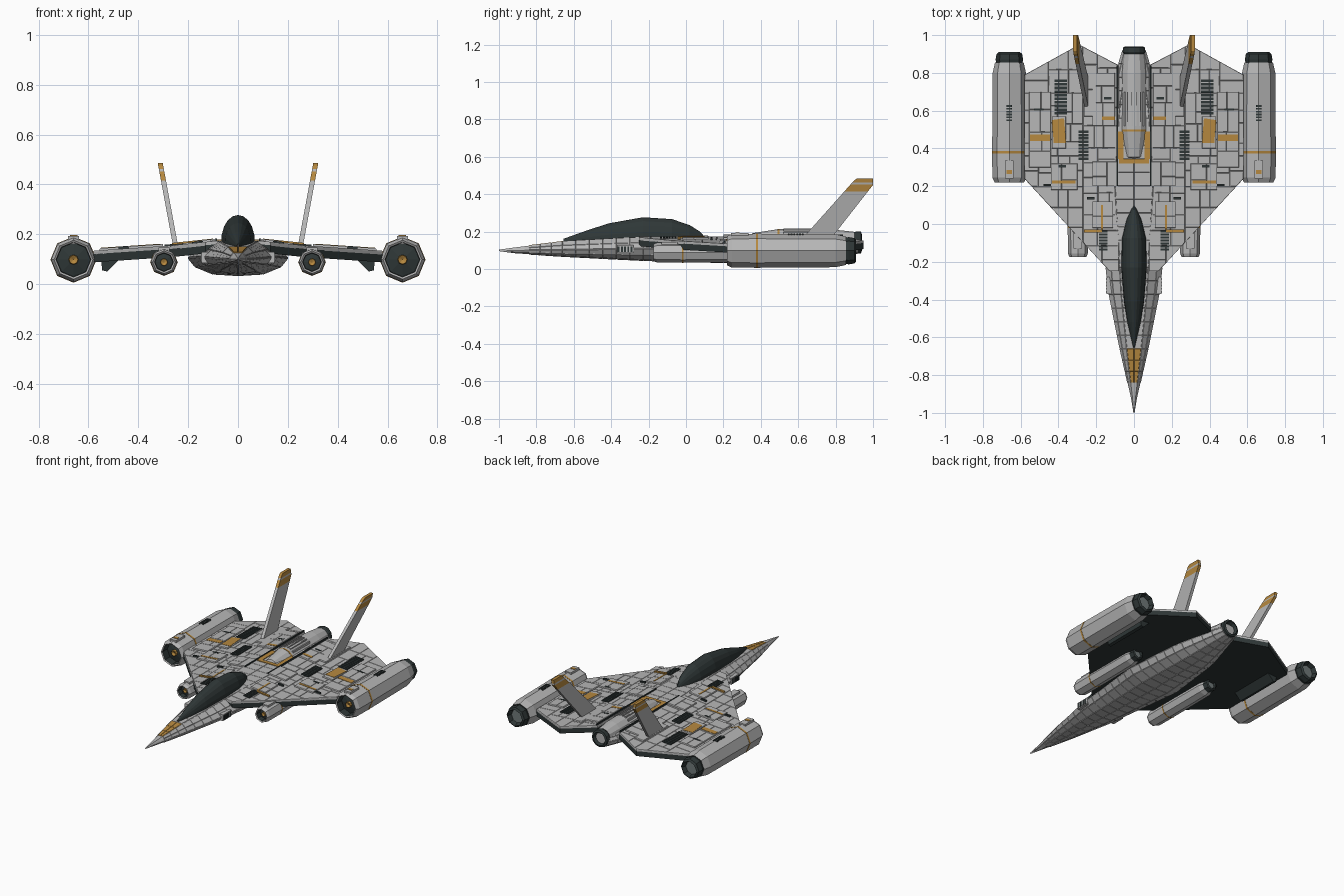
import bpy, bmesh, math, random
from mathutils import Vector

if "Cube" in bpy.data.objects:
    bpy.data.objects.remove(bpy.data.objects["Cube"])

random.seed(4)
MATS = []
for name, col in (("hull_grey", (0.47, 0.47, 0.47)), ("dark_slate", (0.028, 0.038, 0.038)),
                  ("ochre", (0.47, 0.25, 0.05)), ("nozzle_grey", (0.16, 0.19, 0.19))):
    m = bpy.data.materials.new(name)
    m.diffuse_color = (*col, 1)
    m.use_nodes = True
    m.node_tree.nodes["Principled BSDF"].inputs["Base Color"].default_value = m.diffuse_color
    MATS.append(m)
GREY, DARK, OCHRE, STEEL = range(4)


def finish(name, bm, mirror=False):
    me = bpy.data.meshes.new(name)
    bm.to_mesh(me)
    bm.free()
    for m in MATS:
        me.materials.append(m)
    ob = bpy.data.objects.new(name, me)
    bpy.context.collection.objects.link(ob)
    if mirror:
        mod = ob.modifiers.new("mirror", 'MIRROR')
        mod.use_mirror_merge = False
    return ob


def lerp_table(table, t):
    for a, b in zip(table, table[1:]):
        if t <= b[0]:
            f = (t - a[0]) / (b[0] - a[0])
            return [p + (q - p) * f for p, q in zip(a, b)][1:]
    return list(table[-1][1:])


def loft(rings, closed=True):
    bm = bmesh.new()
    vs = [[bm.verts.new(p) for p in r] for r in rings]
    n = len(vs[0])
    for a, b in zip(vs, vs[1:]):
        for i in range(n if closed else n - 1):
            j = (i + 1) % n
            bm.faces.new((a[i], a[j], b[j], b[i]))
    if closed:
        bm.faces.new(vs[0])
        bm.faces.new(vs[-1])
    bmesh.ops.recalc_face_normals(bm, faces=bm.faces[:])
    return bm


def panel(bm, faces, gap=0.0025, rise=0.0035):
    bmesh.ops.inset_individual(bm, faces=faces, thickness=gap, depth=rise)


def lathe(name, x, z, profile, mats, sides, mirror=True):
    """Turn (y, radius) pairs round the y axis; one material per segment."""
    ang = [2 * math.pi * i / sides for i in range(sides)]
    bm = loft([[(x + r * math.cos(a), y, z + r * math.sin(a)) for a in ang] for y, r in profile])
    bm.faces.ensure_lookup_table()
    for i, f in enumerate(bm.faces):
        f.material_index = mats[min(i // sides, len(mats) - 1)]
    return finish(name, bm, mirror)


def boxes(name, items, mat, mirror=True):
    bm = bmesh.new()
    for x0, x1, y0, y1, z0, z1 in items:
        r = bmesh.ops.create_cube(bm, size=1)
        for v in r["verts"]:
            v.co = Vector(((x0 + x1) / 2 + v.co.x * (x1 - x0), (y0 + y1) / 2 + v.co.y * (y1 - y0),
                           (z0 + z1) / 2 + v.co.z * (z1 - z0)))
    for f in bm.faces:
        f.material_index = mat
    return finish(name, bm, mirror)


def deck_z(x):
    return lerp_table([(0, .174), (.09, .172), (.27, .153), (.6, .131)], x)[0]


def cut(bm, faces, co, no):
    geom = set(faces)
    for f in faces:
        geom.update(f.edges)
        geom.update(f.verts)
    bmesh.ops.bisect_plane(bm, geom=list(geom), plane_co=co, plane_no=no)


def slabs(name, plans, lo, hi, mat, panel_area=0):
    """Extrude plan outlines between two offsets from the wing surface."""
    bm = bmesh.new()
    for plan in plans:
        bm.faces.new([bm.verts.new((x, y, 0)) for x, y in plan])
    cut(bm, bm.faces[:], (.27, 0, 0), (1, 0, 0))
    while panel_area:      # irregular panel split
        big = [f for f in bm.faces if f.calc_area() > panel_area]
        if not big:
            break
        f = big[0]
        xs, ys = [v.co.x for v in f.verts], [v.co.y for v in f.verts]
        t = random.uniform(.38, .62)
        if max(xs) - min(xs) > (max(ys) - min(ys)) * .8:
            cut(bm, [f], (min(xs) + t * (max(xs) - min(xs)), 0, 0), (1, 0, 0))
        else:
            cut(bm, [f], (0, min(ys) + t * (max(ys) - min(ys)), 0), (0, 1, 0))
    base = bm.verts[:]
    ext = bmesh.ops.extrude_face_region(bm, geom=bm.faces[:], use_keep_orig=True)["geom"]
    for v in base:
        v.co.z = deck_z(v.co.x) + lo
    for v in ext:
        if isinstance(v, bmesh.types.BMVert):
            v.co.z = deck_z(v.co.x) + hi
    bmesh.ops.recalc_face_normals(bm, faces=bm.faces[:])
    if panel_area:
        panel(bm, [f for f in ext if isinstance(f, bmesh.types.BMFace)])
    for f in bm.faces:
        f.material_index = mat
    return finish(name, bm, True)


def rect(x0, x1, y0, y1):
    return [(x0, y0), (x1, y0), (x1, y1), (x0, y1)]


# Fuselage: table of y, half width, bottom, middle and top heights
HULL = [(-1, .003, .096, .1, .104), (-.92, .016, .085, .1, .115), (-.66, .075, .068, .103, .147),
        (-.35, .137, .052, .108, .164), (-.2, .152, .045, .11, .17), (.2, .2, .035, .105, .172),
        (.6, .155, .045, .115, .172), (.92, .06, .085, .13, .165)]
ys = [-1, -.96, -.92, -.88, -.84, -.78, -.72, -.66] + [-.66 + 1.58 * i / 22 for i in range(1, 23)]
rings = []
for y in ys:
    w, zb, zm, zt = lerp_table(HULL, y)
    half = [(.5 * w, zt), (.8 * w, (zt + zm) / 2), (w, zm), (.86 * w, .5 * zm + .5 * zb), (.5 * w, zb + .006)]
    ring = [(0, zt)] + half + [(0, zb)] + [(-x, z) for x, z in reversed(half)]
    rings.append([(x, y, z) for x, z in ring])
bm = loft(rings)
for f in bm.faces:
    c = f.calc_center_median()
    if -.84 < c.y < -.66 and f.normal.z > .9 and c.z > .11:
        f.material_index = OCHRE
panel(bm, [f for f in bm.faces if -.84 < f.calc_center_median().y < .9], .002, .003)
finish("fuselage", bm)

# Canopy: y, half width, top height
CAN = [(-.655, .004, .162), (-.52, .036, .21), (-.41, .054, .245), (-.23, .069, .277),
       (-.075, .065, .267), (.02, .042, .235), (.075, .018, .2), (.1, .003, .172)]
bm = loft([[(w * math.cos(math.pi * i / 10), y, .145 + (h - .145) * math.sin(math.pi * i / 10) ** .8)
            for i in range(11)] for y, w, h in CAN], closed=False)
for f in bm.faces:
    f.material_index = DARK
finish("canopy", bm)

# Wings: dark slab below, panelled grey deck above
PLAN = [(.08, -.25), (.13, -.25), (.58, .24), (.58, .79), (.29, .95), (.08, .84)]
slabs("wing_underside", [PLAN], -.045, -.012, DARK)
slabs("wing_deck", [PLAN], -.014, -.002, GREY, .011)
slabs("raised_panels", [rect(.44, .555, .3, .7), rect(.36, .435, .4, .57), rect(.3, .44, .18, .32),
                        rect(.09, .22, .2, .33), rect(.1, .22, .52, .8), rect(.2, .265, .57, .84),
                        rect(.11, .22, -.02, .12)], -.004, .006, GREY, .01)
slabs("ochre_markings", [rect(.445, .55, .44, .475), [(.36, .43), (.425, .43), (.435, .55), (.37, .56)],
                         rect(.31, .435, .215, .23), rect(.1, .17, .55, .57), rect(.17, .265, -.045, -.03),
                         rect(.165, .175, -.03, .1)], .004, .0115, OCHRE)

# Vents and small slots on the deck
slats = []
for x0, x1, y0, y1, n in ((.355, .42, .58, .77, 10), (.24, .295, .34, .5, 9), (.14, .185, -.14, -.03, 7)):
    step = (y1 - y0) / n
    slats += [rect(x0, x1, y0 + i * step, y0 + (i + .72) * step) for i in range(n)]
slabs("deck_vents", slats, -.004, .007, DARK)
slabs("deck_slots", [rect(.48, .53, .6, .612), rect(.36, .4, .3, .312), rect(.21, .25, .13, .142),
                     rect(.12, .16, .66, .672), rect(.44, .48, .2, .212), rect(.085, .092, .2, .84)],
      0, .0115, DARK)

# Drooped fins under the wings
bm = loft([[(.47, y, .105), (.55, y, .105), (.545, y, .055), (.525, y, .05)] for y in (.4, .72)])
for f in bm.faces:
    f.material_index = DARK
finish("underwing_fins", bm, True)

# Tail fins with ochre tips
bm = loft([[(.25 + (z - .15) * .185 + o, y, z) for y, z in
            ((.61, .15), (.9, .475), (.915, .485), (1, .485), (1, .45), (.765, .15))] for o in (-.01, .01)])
for z in (.415, .452, .462):
    cut(bm, bm.faces[:], (0, 0, z), (0, 0, 1))
for f in bm.faces:
    z = f.calc_center_median().z
    f.material_index = OCHRE if .415 < z < .452 or z > .462 else GREY
finish("tail_fins", bm, True)

# Outer engines
lathe("outer_engines", .66, .098,
      [(.255, .001), (.245, .018), (.262, .02), (.275, .068), (.225, .07), (.22, .078), (.245, .09), (.374, .091),
       (.374, .0925), (.386, .0925), (.386, .091), (.8, .088), (.855, .076), (.855, .07), (.87, .073),
       (.9, .068), (.91, .056), (.88, .045), (.88, .001)],
      [OCHRE, OCHRE, DARK, DARK, GREY, GREY, GREY, OCHRE, OCHRE, OCHRE, GREY, GREY,
       DARK, DARK, DARK, DARK, DARK, STEEL], 8)
boxes("outer_engine_hatches", [(.637, .683, .24, .335, .16, .193)], GREY)
boxes("outer_engine_marks", [(.645, .675, .265, .285, .18, .196)], OCHRE)
boxes("outer_engine_vents", [(.645, .675, .545 + i * .015, .554 + i * .015, .17, .189) for i in range(6)], DARK)

# Inner engines
lathe("inner_engines", .297, .088,
      [(-.145, .001), (-.15, .014), (-.14, .015), (-.135, .036), (-.17, .038), (-.175, .045), (-.155, .053),
       (-.022, .054), (-.022, .0555), (-.014, .0555), (-.014, .054), (.33, .052), (.36, .043), (.365, .042),
       (.395, .04), (.4, .03), (.385, .026), (.385, .001)],
      [OCHRE, OCHRE, DARK, DARK, GREY, GREY, GREY, OCHRE, OCHRE, OCHRE, GREY, GREY, DARK, DARK, DARK,
       DARK, STEEL], 8)
boxes("inner_engine_hatches", [(.275, .319, -.13, -.04, .12, .146)], GREY)

# Central engine with ribs, on an ochre-edged bay
lathe("central_engine", 0, .142,
      [(.345, .03), (.355, .05), (.49, .071), (.49, .073), (.5, .073), (.5, .072), (.8, .068), (.9, .057),
       (.9, .054), (.91, .06), (.935, .058), (.94, .045), (.915, .036), (.915, .001)],
      [GREY, GREY, OCHRE, OCHRE, OCHRE, GREY, GREY, DARK, DARK, DARK, DARK, DARK, STEEL], 12, False)
bm = bmesh.new()
finish("bay_floor_helper", bm).hide_render = True
boxes("engine_bay_marks", [(-.08, .08, .32, .345, .165, .179), (-.085, -.055, .345, .49, .165, .179),
                           (.055, .085, .345, .49, .165, .179)], OCHRE, False)
boxes("central_engine_ribs", [(x - .004, x + .004, .52, .7, .16, .142 + math.sqrt(.075 ** 2 - x * x))
                              for x in (-.05, -.03, -.01, .01, .03, .05)], GREY, False)

# Cheek blocks and vents on the nose sides
boxes("cheek_blocks", [(.11, .146, -.37, -.28, .085, .128)], GREY)
boxes("cheek_vents", [(.12, .149, -.365 + i * .017, -.355 + i * .017, .09, .122) for i in range(5)], DARK)
